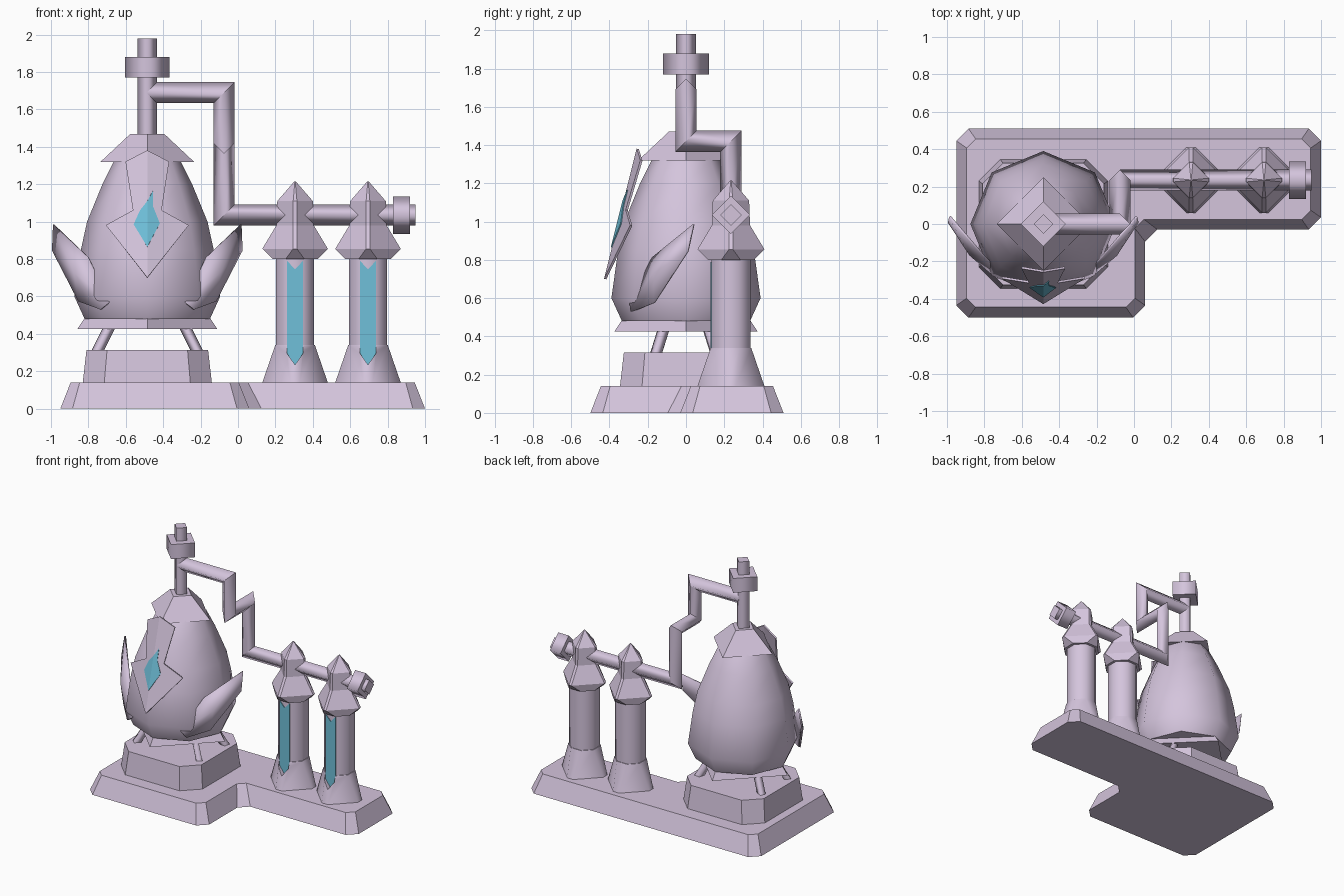
import bpy, bmesh, math
from mathutils import Vector

if "Cube" in bpy.data.objects:
    bpy.data.objects.remove(bpy.data.objects["Cube"])


def make_material(name, rgb):
    mat = bpy.data.materials.new(name)
    mat.use_nodes = True
    mat.diffuse_color = (*rgb, 1)
    mat.node_tree.nodes["Principled BSDF"].inputs["Base Color"].default_value = (*rgb, 1)
    return mat


LILAC = make_material("pale lilac", (0.66, 0.555, 0.72))
BLUE = make_material("glowing blue", (0.16, 0.53, 0.70))


def build(name, verts, faces, mat=LILAC, smooth=0, thickness=0):
    bm = bmesh.new()
    vs = [bm.verts.new(v) for v in verts]
    for f in faces:
        bm.faces.new([vs[i] for i in f])
    bmesh.ops.recalc_face_normals(bm, faces=bm.faces)
    mesh = bpy.data.meshes.new(name)
    bm.to_mesh(mesh)
    bm.free()
    mesh.materials.append(mat)
    if smooth:
        mesh.polygons.foreach_set("use_smooth", [True] * len(mesh.polygons))
        mesh.set_sharp_from_angle(angle=math.radians(smooth))
    obj = bpy.data.objects.new(name, mesh)
    bpy.context.collection.objects.link(obj)
    if thickness:
        mod = obj.modifiers.new("thickness", "SOLIDIFY")
        mod.thickness, mod.offset = thickness, 0
    return obj


def skin(name, rings, **kw):
    """Join rings of equal point count and close both ends."""
    n = len(rings[0])
    faces = [(k * n + i, k * n + (i + 1) % n, (k + 1) * n + (i + 1) % n, (k + 1) * n + i)
             for k in range(len(rings) - 1) for i in range(n)]
    last = (len(rings) - 1) * n
    faces += [list(range(n)), list(range(last, last + n))]
    return build(name, [p for r in rings for p in r], faces, **kw)


def lathe(name, center, sides, profile, phase=0, **kw):
    cx, cy = center
    angles = [2 * math.pi * i / sides + phase for i in range(sides)]
    return skin(name, [[(cx + r * math.cos(a), cy + r * math.sin(a), z) for a in angles]
                       for z, r in profile], **kw)


def pipe(name, path, r):
    """Sweep a diamond section with mitred corners."""
    pts = [Vector(p) for p in path]
    dirs = [(b - a).normalized() for a, b in zip(pts, pts[1:])]
    d = dirs[0]
    u = Vector((d.y, d.z, d.x))
    u = (u - d * u.dot(d)).normalized()
    v = d.cross(u)
    rings = [[pts[0] + r * o for o in (u, v, -u, -v)]]
    for k, p in enumerate(pts[1:]):
        d = dirs[k]
        n = d + dirs[min(k + 1, len(dirs) - 1)]
        rings.append([q + d * ((p - q).dot(n) / d.dot(n)) for q in rings[-1]])
    obj = skin(name, rings, smooth=91)
    for e in obj.data.edges:
        if e.vertices[0] // 4 == e.vertices[1] // 4:
            e.use_edge_sharp = True
    return obj


def octagon(cx, cy, half, flat, z):
    """Eight-sided outline whose axis-facing sides reach half and are 2 * flat long."""
    a, b = half, flat
    corners = [(a, -b), (a, b), (b, a), (-b, a), (-a, b), (-a, -b), (-b, -a), (b, -a)]
    return [(cx + x, cy + y, z) for x, y in corners]


# L-shaped base with sloped, chamfered edge
def base_outline(d, z):
    x0, x1, xm = -0.95 + d, 1 - d, 0.06 - d
    y0, y1, ym = -0.5 + d, 0.51 - d, -0.03 + d
    c = 0.065 - 0.3 * d
    return [(x, y, z) for x, y in (
        (x0, y0 + c), (x0 + c, y0), (xm - c, y0), (xm, y0 + c), (xm, ym - c), (xm + c, ym),
        (x1 - c, ym), (x1, ym + c), (x1, y1 - c), (x1 - c, y1), (x0 + c, y1), (x0, y1 - c))]


skin("base", [base_outline(0, 0), base_outline(0.055, 0.14)])

# Tank stand: plinth, slanted legs, flared diamond collar
TX = -0.485
skin("plinth", [octagon(TX, 0, 0.345, 0.23, 0.14), octagon(TX, 0, 0.325, 0.215, 0.315)])
for sx in (-1, 1):
    for sy in (-1, 1):
        pipe("stand_leg", [(TX + sx * 0.27, sy * 0.16, 0.3), (TX + sx * 0.19, sy * 0.11, 0.46)], 0.03)
lathe("collar", (TX, 0), 4, [(0.425, 0.375), (0.485, 0.335)])

# Egg-shaped tank and its pyramid cap
lathe("tank", (TX, 0), 8, [(0.48, 0.335), (0.6, 0.39), (0.85, 0.355), (1.0, 0.322),
                           (1.2, 0.24), (1.32, 0.18), (1.41, 0.1)], smooth=60)
lathe("tank_cap", (TX, 0), 4, [(1.32, 0.25), (1.47, 0.09)])


# Crest on the tank front, folded along its middle, with a gem
def folded(name, left, right, lift, **kw):
    verts, faces = [], []
    for half in (left, right):
        faces.append(list(range(len(verts), len(verts) + len(half))))
        verts += [(TX + x, -0.255 - 0.25 * (1.37 - z) + 0.3 * abs(x) - lift, z) for x, z in half]
    obj = build(name, verts, faces, **kw)
    bm = bmesh.new()
    bm.from_mesh(obj.data)
    bmesh.ops.remove_doubles(bm, verts=bm.verts, dist=0.0001)
    bmesh.ops.recalc_face_normals(bm, faces=bm.faces)
    bm.to_mesh(obj.data)
    bm.free()


crest = [(0, 0.70), (0.22, 0.98), (0.075, 1.06), (0.115, 1.32), (0, 1.38)]
folded("crest", [(-x, z) for x, z in crest], crest, 0, thickness=0.012)
folded("crest_gem",
       [(0, 0.865), (-0.072, 0.985), (-0.038, 1.06), (0, 1.11)],
       [(0, 0.865), (0.066, 0.99), (0.03, 1.08), (0.03, 1.165), (0, 1.11)],
       0.008, mat=BLUE, thickness=0.008)

# Two leaf blades flanking the tank front, bulging outward along the middle
leaf = [(0.5, 0.04, 0.985), (0.505, 0.01, 0.845), (0.365, -0.165, 0.575),
        (0.25, -0.285, 0.53), (0.2, -0.29, 0.57), (0.315, -0.175, 0.81), (0.39, -0.165, 0.73)]
for side, s in (("left", 1), ("right", -1)):
    build(side + "_leaf", [(TX + s * x, y, z) for x, y, z in leaf],
          [(i, (i + 1) % 6, 6) for i in range(6)], smooth=60, thickness=0.012)

# Pipework
CY, PZ = 0.235, 1.035
pipe("chimney_pipe", [(TX, 0, 1.4), (TX, 0, 1.98)], 0.052)
pipe("chimney_nut", [(TX, 0, 1.77), (TX, 0, 1.88)], 0.12)
pipe("feed_pipe", [(TX, 0, 1.69), (-0.075, 0, 1.69), (-0.075, 0, 1.42),
                   (-0.075, CY, 1.42), (-0.075, CY, PZ), (0.95, CY, PZ)], 0.056)
pipe("end_nut", [(0.83, CY, PZ), (0.92, CY, PZ)], 0.1)

# Two columns, each with notched foot, pointed cap and blue strip
for cx in (0.305, 0.695):
    lathe("column", (cx, CY), 8, [(0.14, 0.11), (0.84, 0.11)], math.pi / 8, smooth=60)
    foot = skin("column_foot", [octagon(cx, CY, 0.175, 0.025, 0.14),
                                octagon(cx, CY, 0.106, 0.045, 0.34)], smooth=60)
    skin("column_cap", [octagon(cx, CY, r, f, z) for z, r, f in (
        (0.8, 0.12, 0.05), (0.855, 0.175, 0.01), (0.98, 0.1, 0.01),
        (1.11, 0.095, 0.01), (1.215, 0.004, 0.001))])
    strip = [(-0.042, 0.295), (0, 0.235), (0.042, 0.295), (0.042, 0.79), (0, 0.745), (-0.042, 0.79)]
    skin("column_strip", [[(cx + x, CY - y, z) for x, z in strip] for y in (0.1, 0.107)], mat=BLUE)
    notch = strip[:3] + [(0.042, 0.4), (-0.042, 0.4)]
    cutter = skin("foot_notch_cutter", [[(cx + x, CY - y, z) for x, z in notch] for y in (0.098, 0.3)])
    cutter.hide_render = True
    cutter.hide_viewport = True
    cut = foot.modifiers.new("notch", "BOOLEAN")
    cut.operation, cut.object, cut.solver = "DIFFERENCE", cutter, "EXACT"
